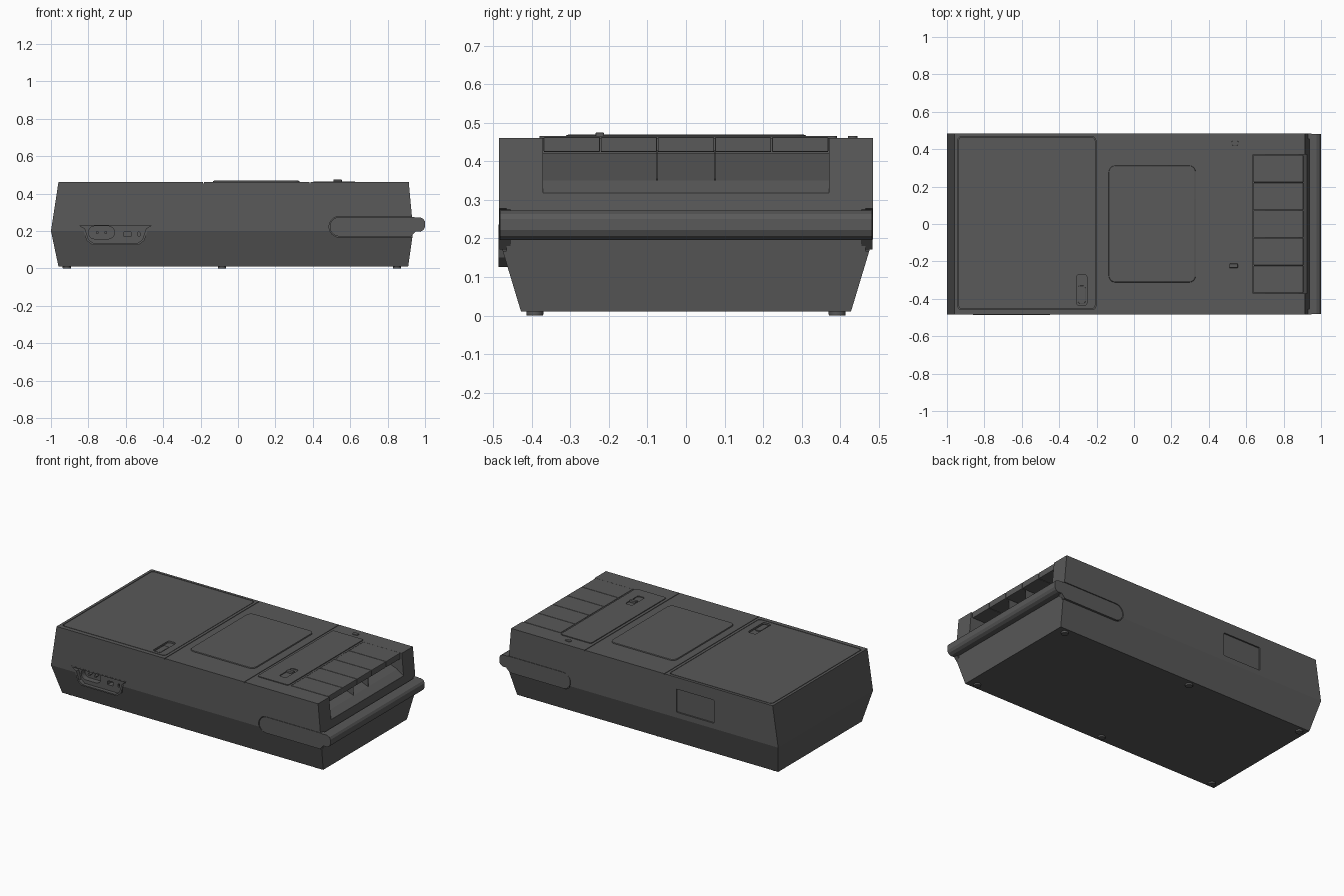
import bpy, bmesh
from math import cos, sin, pi, radians

if "Cube" in bpy.data.objects:
    bpy.data.objects.remove(bpy.data.objects["Cube"])


def rrect(x0, x1, y0, y1, r, n=6):
    """Rounded rectangle outline, counter-clockwise."""
    r = min(r, (x1 - x0) / 2 - 1e-5, (y1 - y0) / 2 - 1e-5)
    corners = [(x1 - r, y1 - r, 0), (x0 + r, y1 - r, 1), (x0 + r, y0 + r, 2), (x1 - r, y0 + r, 3)]
    return [(cx + r * cos((q + i / n) * pi / 2), cy + r * sin((q + i / n) * pi / 2))
            for cx, cy, q in corners for i in range(n + 1)]


# Dark grey plastic used by every part
plastic = bpy.data.materials.new('dark_plastic')
plastic.diffuse_color = (.1, .1, .1, 1)
plastic.use_nodes = True
plastic.node_tree.nodes["Principled BSDF"].inputs["Base Color"].default_value = plastic.diffuse_color


def finish(name, bm, bevel=0, seg=2):
    bmesh.ops.recalc_face_normals(bm, faces=bm.faces)
    if bevel:
        edges = [e for e in bm.edges if e.calc_face_angle(0) > radians(35)]
        bmesh.ops.bevel(bm, geom=edges, offset=bevel, segments=seg, affect='EDGES', profile=0.5)
    me = bpy.data.meshes.new(name)
    bm.to_mesh(me)
    bm.free()
    me.materials.append(plastic)
    ob = bpy.data.objects.new(name, me)
    bpy.context.collection.objects.link(ob)
    return ob


def prism(name, pts, a, b, axis='z', bevel=0):
    """Extrude a 2D outline from a to b along z (outline in xy) or y (outline in xz)."""
    bm = bmesh.new()
    place = (lambda u, v, w: (u, v, w)) if axis == 'z' else (lambda u, v, w: (u, w, v))
    lo = [bm.verts.new(place(u, v, a)) for u, v in pts]
    hi = [bm.verts.new(place(u, v, b)) for u, v in pts]
    bm.faces.new(lo)
    bm.faces.new(hi)
    for i in range(len(pts)):
        j = (i + 1) % len(pts)
        bm.faces.new((lo[i], lo[j], hi[j], hi[i]))
    return finish(name, bm, bevel)


def box(name, x0, x1, y0, y1, z0, z1, bevel=0):
    return prism(name, [(x0, y0), (x1, y0), (x1, y1), (x0, y1)], z0, z1, 'z', bevel)


def boolean(ob, tool, op='DIFFERENCE'):
    tool.hide_render = True
    m = ob.modifiers.new('cut', 'BOOLEAN')
    m.operation, m.solver, m.object = op, 'EXACT', tool
    bpy.context.view_layer.objects.active = ob
    bpy.ops.object.modifier_apply(modifier=m.name)
    bpy.data.objects.remove(tool)


# Case: three rectangular rings, widest at the waist
bm = bmesh.new()
rings = []
for x0, x1, y, z in [(-.96, .91, .428, .011), (-1.0, .937, .485, .2), (-.96, .913, .485, .461)]:
    rings.append([bm.verts.new(p) for p in ((x0, -y, z), (x1, -y, z), (x1, y, z), (x0, y, z))])
bm.faces.new(rings[0])
bm.faces.new(rings[2])
for a, b in zip(rings, rings[1:]):
    for i in range(4):
        j = (i + 1) % 4
        bm.faces.new((a[i], a[j], b[j], b[i]))
case = finish('case', bm)

# Socket surround on the front, then its pocket
surround = [(-.86, .236), (-.83, .215), (-.81, .15), (-.78, .126),
            (-.53, .126), (-.50, .15), (-.48, .215), (-.45, .236)]
boolean(case, prism('surround', surround, -.486, -.40, 'y'), 'UNION')
pocket = [(-.655 + (x + .655) * .93, .186 + (z - .186) * .87) for x, z in surround]
boolean(case, prism('pocket', pocket, -.60, -.462, 'y'))
for x0, x1, z0, z1, r in [(-.80, -.66, .158, .226, .034), (-.61, -.572, .17, .195, .003),
                          (-.536, -.524, .172, .195, .005)]:
    boolean(case, prism('socket_hole', rrect(x0, x1, z0, z1, r), -.50, -.425, 'y'))

# Key bay at the right end
boolean(case, prism('key_bay', [(1.1, .318), (.925, .318), (.88, .35), (.70, .42),
                                (.637, .42), (.637, .55), (1.1, .55)], -.371, .371, 'y'))

# Lid pocket, seams across the top
boolean(case, prism('lid_pocket', rrect(-.943, -.204, -.458, .468, .022), .445, .5))
for x in (-.185, .385):
    boolean(case, box('seam', x - .002, x + .002, -.6, .6, .455, .5))

# Recesses for handle arms and the rear label
for s in (-1, 1):
    a, b = sorted((s * .465, s * .6))
    slot = rrect(.487, 1.3, .167, .278, .056, 10)
    boolean(case, prism('arm_recess', slot, a, b, 'y'))
boolean(case, prism('rear_recess', rrect(-.54, -.27, .235, .385, .006), .476, .6, 'y'))

# Battery lid with finger latch
lid = prism('battery_lid', rrect(-.939, -.207, -.454, .464, .02), .44, .461, 'z')
boolean(lid, prism('latch_hole', rrect(-.308, -.252, -.435, -.27, .015), .45, .5))
prism('lid_latch', rrect(-.30, -.26, -.425, -.33, .012), .44, .457, 'z', .002)

# Cassette door pad and control strip
prism('cassette_window', rrect(-.135, .33, -.312, .312, .035), .45, .469, 'z', .006)
strip = prism('control_strip', rrect(.405, .625, -.38, .392, .012), .45, .466, 'z')
boolean(strip, prism('switch_slot', rrect(.508, .557, -.305, -.175, .01), .458, .5))
box('switch_knob', .51, .555, -.235, -.212, .45, .475, .004)
prism('indicator_lamp', rrect(.52, .56, .42, .445, .012), .45, .466, 'z', .002)

# Five piano keys with ribs under them
step = .74 / 5
for i in range(5):
    y = -.37 + i * step
    box('key_%d' % (i + 1), .639, .905, y + .001, y + step - .001, .424, .463, .003)
for y in (-.075, .075):
    box('key_rib', .70, .88, y - .001, y + .001, .345, .43)

# Carrying handle: grip bar and two arms
grip = [(.938, .198), (.975, .196), (.992, .206), (1.0, .222), (1.0, .25),
        (.992, .264), (.975, .273), (.938, .273)]
prism('handle_grip', grip, -.482, .482, 'y')
for s, side in ((-1, 'front'), (1, 'rear')):
    a, b = sorted((s * .455, s * .483))
    left = [p for p in rrect(.491, .80, .171, .275, .052, 10) if p[0] < .65]
    prism('handle_arm_' + side, left + [(.925, .171), (.95, .198), (.95, .273), (.925, .275)], a, b, 'y')

# Power pins and feet
for x in (-.752, -.708):
    prism('power_pin', rrect(x - .008, x + .008, .184, .2, .008), -.452, -.42, 'y')
for x in (-.915, -.085, .85):
    for y in (-.392, .392):
        prism('foot', rrect(x - .022, x + .022, y - .022, y + .022, .022), 0, .03, 'z', .003)

# Smooth shading with sharp edges kept
bpy.ops.object.select_all(action='DESELECT')
for ob in bpy.context.scene.objects:
    ob.select_set(ob is not case)
case.select_set(True)
bpy.context.view_layer.objects.active = case
bpy.ops.object.shade_smooth_by_angle(angle=radians(18))
# Planar case stays flat
case.data.polygons.foreach_set('use_smooth', [False] * len(case.data.polygons))
